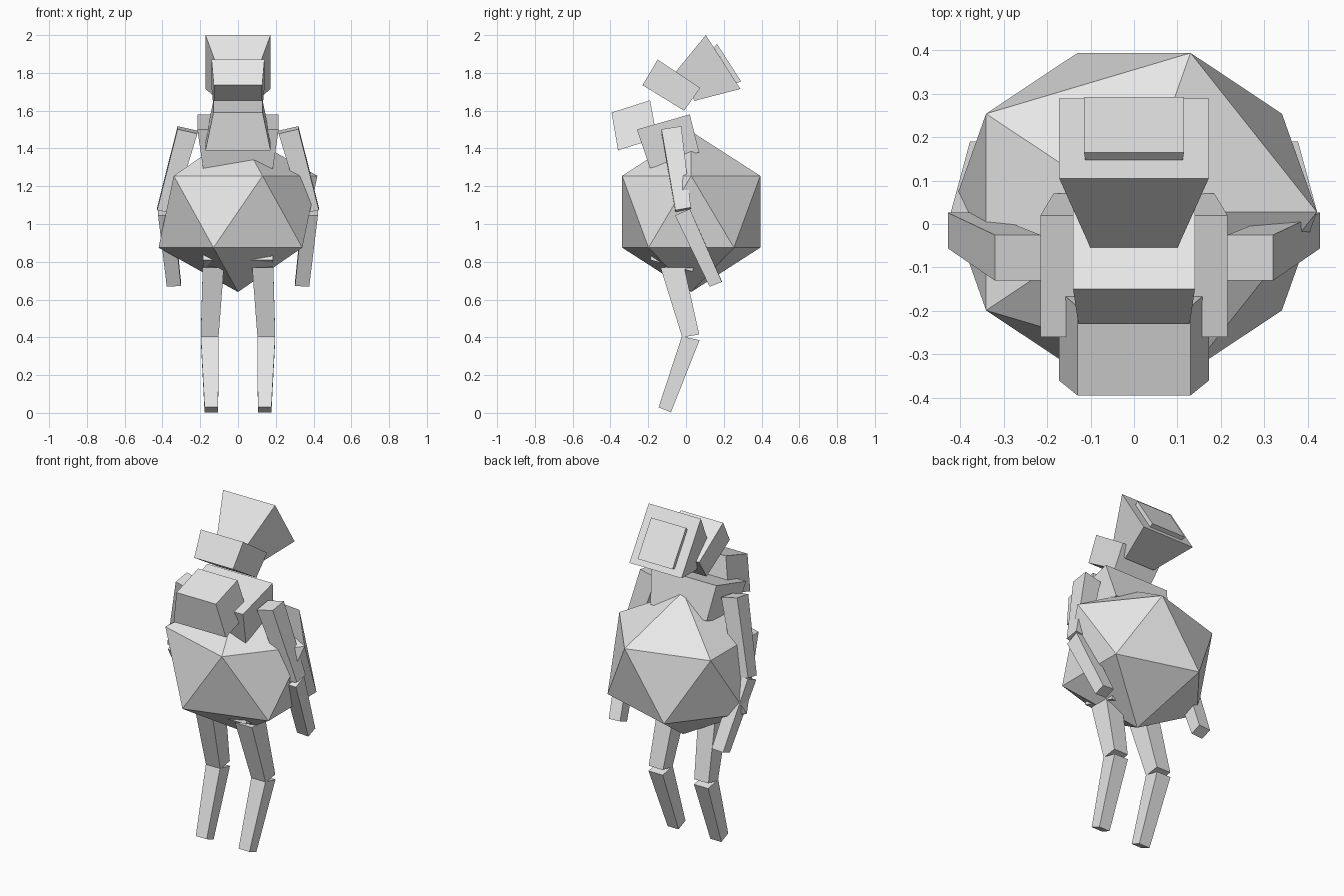
import bpy
import bmesh

cube = bpy.data.objects.get("Cube")
if cube:
    bpy.data.objects.remove(cube, do_unlink=True)

grey = bpy.data.materials.new("light_grey")
grey.use_nodes = True
grey.diffuse_color = (0.8, 0.8, 0.8, 1)
grey.node_tree.nodes["Principled BSDF"].inputs["Base Color"].default_value = (0.8, 0.8, 0.8, 1)


def add_object(name, bm):
    bmesh.ops.recalc_face_normals(bm, faces=bm.faces[:])
    mesh = bpy.data.meshes.new(name)
    bm.to_mesh(mesh)
    bm.free()
    mesh.materials.append(grey)
    obj = bpy.data.objects.new(name, mesh)
    bpy.context.scene.collection.objects.link(obj)
    return obj


def loft(name, ring_a, ring_b):
    """Closed solid between two matching rings of points."""
    bm = bmesh.new()
    a = [bm.verts.new(p) for p in ring_a]
    b = [bm.verts.new(p) for p in ring_b]
    bm.faces.new(a)
    bm.faces.new(b[::-1])
    n = len(a)
    for i in range(n):
        j = (i + 1) % n
        bm.faces.new((a[i], b[i], b[j], a[j]))
    return add_object(name, bm)


def block(name, outline):
    """Symmetric block from a side outline of (y, z, half width)."""
    return loft(name, [(-w, y, z) for y, z, w in outline],
                [(w, y, z) for y, z, w in outline])


def limb(name, top, bottom):
    """Mirrored pair; each end is (inner x, outer x, front yz, back yz, rise outward)."""
    for side, s in (("left", 1), ("right", -1)):
        rings = []
        for x0, x1, (fy, fz), (by, bz), rise in (top, bottom):
            rings.append([(s * x0, fy, fz - rise), (s * x1, fy, fz + rise),
                          (s * x1, by, bz + rise), (s * x0, by, bz - rise)])
        loft(side + "_" + name, *rings)


# Faceted round body
bm = bmesh.new()
bmesh.ops.create_icosphere(bm, subdivisions=1, radius=1)
bmesh.ops.scale(bm, vec=(0.47, 0.43, 0.425), verts=bm.verts[:])
bmesh.ops.translate(bm, vec=(0, 0.0275, 1.065), verts=bm.verts[:])
add_object("body", bm)

# Torso blocks
block("pelvis", [(-0.19, 0.81, 0.185), (0.035, 0.748, 0.185),
                 (0.08, 0.92, 0.19), (-0.14, 0.98, 0.19)])
block("shoulders", [(-0.26, 1.50, 0.215), (0.02, 1.58, 0.215),
                    (0.07, 1.38, 0.185), (-0.19, 1.295, 0.185)])
block("chest_block", [(-0.394, 1.59, 0.13), (-0.19, 1.655, 0.13),
                      (-0.154, 1.455, 0.172), (-0.36, 1.39, 0.172)])

# Head blocks
block("face_block", [(-0.15, 1.87, 0.14), (0.075, 1.72, 0.14),
                     (-0.01, 1.60, 0.128), (-0.23, 1.735, 0.128)])


def slab(name, front, back):
    """Solid between two rectangles of (upper yz, lower yz, half width)."""
    rings = [[(-w, *u), (w, *u), (w, *l), (-w, *l)] for u, l, w in (front, back)]
    return loft(name, *rings)


slab("head", ((-0.055, 1.805), (0.045, 1.652), 0.1),
     ((0.105, 2.0), (0.288, 1.715), 0.172))
slab("head_back_plate", ((0.147, 1.935), (0.268, 1.746), 0.112),
     ((0.164, 1.953), (0.292, 1.755), 0.115))

# Arms
limb("upper_arm", (0.215, 0.32, (-0.13, 1.49), (-0.025, 1.506), 0.012),
     (0.343, 0.428, (-0.056, 1.065), (0.026, 1.08), 0.008))
limb("forearm", (0.341, 0.423, (-0.058, 1.045), (0.02, 1.08), 0),
     (0.302, 0.377, (0.125, 0.67), (0.19, 0.695), -0.002))

# Legs
limb("thigh", (0.075, 0.187, (-0.135, 0.77), (-0.01, 0.775), 0),
     (0.103, 0.197, (-0.02, 0.40), (0.07, 0.415), 0))
limb("shin", (0.103, 0.197, (-0.022, 0.405), (0.072, 0.385), 0),
     (0.105, 0.177, (-0.145, 0.03), (-0.08, 0.003), 0))
